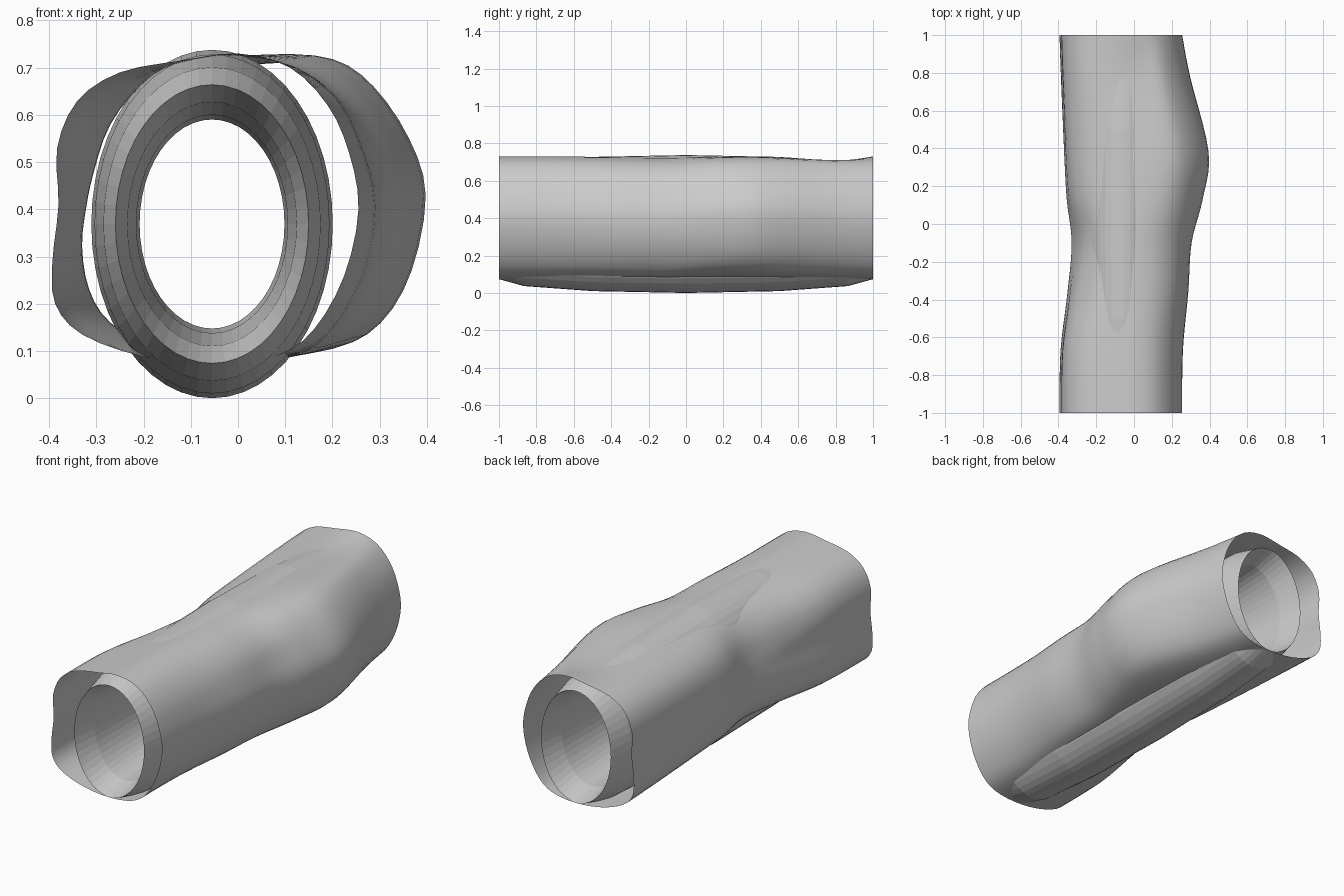
import bpy, math

if "Cube" in bpy.data.objects:
    bpy.data.objects.remove(bpy.data.objects["Cube"])

# Inner ring: a torus stretched along y into a thick hollow barrel
bpy.ops.mesh.primitive_torus_add(major_segments=48, minor_segments=12,
                                 major_radius=1.0, minor_radius=0.25,
                                 location=(-0.055, 0, 0.369),
                                 rotation=(math.pi / 2, 0, 0))
barrel = bpy.context.object
barrel.name = "inner_barrel"
barrel.scale = (0.2045, 0.295, 4.0)

# Cross-sections (x, z) of the outer sleeve, counter-clockwise from the right
END = [(.255, .40), (.235, .52), (.19, .62), (.11, .70), (0, .73), (-.12, .715),
       (-.25, .69), (-.34, .63), (-.383, .53), (-.38, .41), (-.393, .29), (-.387, .2),
       (-.33, .135), (-.2, .088), (-.05, .072), (.08, .09), (.16, .145), (.225, .26)]
PINCH = [(.305, .41), (.275, .53), (.225, .63), (.13, .70), (0, .725), (-.11, .705),
         (-.2, .665), (-.27, .58), (-.305, .48), (-.322, .40), (-.33, .32), (-.315, .23),
         (-.27, .16), (-.17, .1), (-.05, .085), (.1, .085), (.2, .13), (.28, .26)]
BULGE = [(.395, .43), (.36, .55), (.285, .66), (.2, .718), (.07, .727), (-.09, .712),
         (-.22, .68), (-.31, .62), (-.355, .53), (-.365, .41), (-.37, .3), (-.36, .21),
         (-.3, .14), (-.18, .09), (0, .078), (.2, .105), (.3, .16), (.365, .27)]


def mix(a, b, t, top=1.0):
    return [(p[0] + (q[0] - p[0]) * t, min(top, p[1] + (q[1] - p[1]) * t))
            for p, q in zip(a, b)]


def catmull(p0, p1, p2, p3, t):
    return tuple(0.5 * (2 * b + (c - a) * t + (2 * a - 5 * b + 4 * c - d) * t * t
                        + (3 * b - a - 3 * c + d) * t ** 3)
                 for a, b, c, d in zip(p0, p1, p2, p3))


# Sections placed along y
keys = [(-1.0, END), (-0.67, mix(END, PINCH, .08)), (-0.36, mix(END, PINCH, .65)),
        (-0.1, PINCH), (0.13, mix(PINCH, BULGE, .65)), (0.38, BULGE),
        (0.78, mix(BULGE, END, .7, .706)), (1.0, END)]
rows = [[(x, y, z) for x, z in sec] for y, sec in keys]

# Refine along the length, then around each section
STEP_Y, STEP_R = 5, 3
last = len(rows) - 1
long_rows = []
for i in range(last):
    nb = [rows[max(0, min(last, i + k))] for k in (-1, 0, 1, 2)]
    for s in range(STEP_Y):
        long_rows.append([catmull(*ps, s / STEP_Y) for ps in zip(*nb)])
long_rows.append(rows[-1])

verts = []
n = len(END)
for row in long_rows:
    for i in range(n):
        for s in range(STEP_R):
            verts.append(catmull(row[i - 1], row[i], row[(i + 1) % n],
                                 row[(i + 2) % n], s / STEP_R))
m = n * STEP_R
faces = [(r * m + i, r * m + (i + 1) % m, (r + 1) * m + (i + 1) % m, (r + 1) * m + i)
         for r in range(len(long_rows) - 1) for i in range(m)]

# Outer sleeve: open lumpy tube
mesh = bpy.data.meshes.new("outer_sleeve")
mesh.from_pydata(verts, [], [f[::-1] for f in faces])
mesh.update()
# make sure the surface faces outwards
if sum(p.normal.x * (p.center.x + 0.06) for p in mesh.polygons) < 0:
    mesh.flip_normals()
mesh.shade_smooth()
sleeve = bpy.data.objects.new("outer_sleeve", mesh)
bpy.context.collection.objects.link(sleeve)
